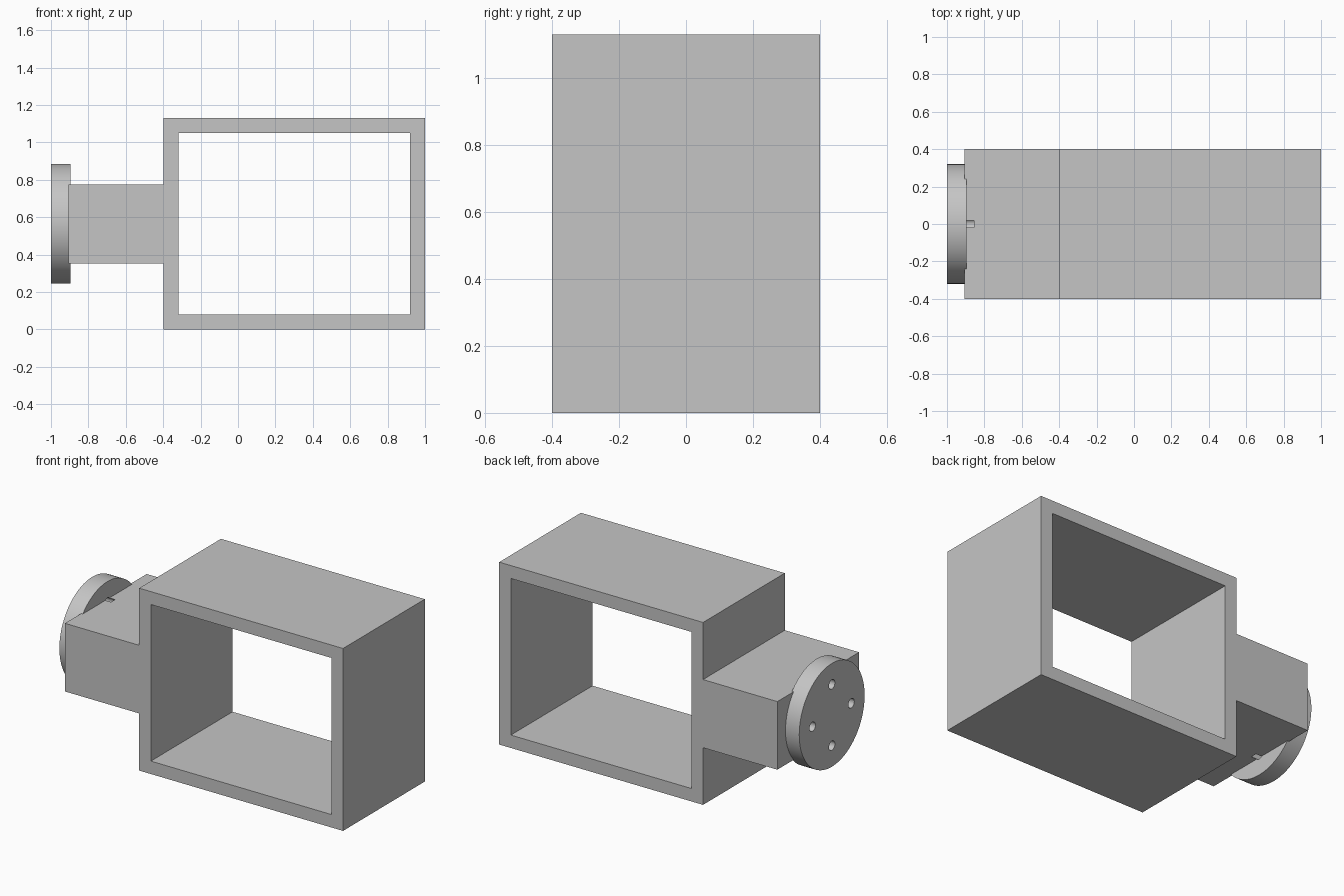
import bpy
import math
from mathutils import Vector

if "Cube" in bpy.data.objects:
    bpy.data.objects.remove(bpy.data.objects["Cube"], do_unlink=True)

GREY = (0.56, 0.56, 0.56, 1)
grey = bpy.data.materials.new("plain grey")
grey.use_nodes = True
grey.diffuse_color = GREY
grey.node_tree.nodes["Principled BSDF"].inputs["Base Color"].default_value = GREY


def finish(name):
    ob = bpy.context.object
    ob.name = ob.data.name = name
    ob.data.materials.append(grey)
    bpy.ops.object.transform_apply(location=True, rotation=True, scale=True)
    return ob


def box(name, low, high):
    low, high = Vector(low), Vector(high)
    bpy.ops.mesh.primitive_cube_add(size=1, location=(low + high) / 2)
    bpy.context.object.scale = high - low
    return finish(name)


def rod(name, x0, x1, y, z, radius, sides):
    """Cylinder lying along x."""
    bpy.ops.mesh.primitive_cylinder_add(
        vertices=sides, radius=radius, depth=x1 - x0,
        location=((x0 + x1) / 2, y, z), rotation=(0, math.pi / 2, 0))
    return finish(name)


def cut(ob, cutters):
    bpy.context.view_layer.objects.active = ob
    for cutter in cutters:
        mod = ob.modifiers.new("cut", "BOOLEAN")
        mod.operation, mod.solver, mod.object = "DIFFERENCE", "EXACT", cutter
        bpy.ops.object.modifier_apply(modifier=mod.name)


HALF_DEPTH, HEIGHT, WALL = 0.4, 1.13, 0.08
LEFT, RIGHT = -0.397, 1.0
MID = HEIGHT / 2

# Open rectangular frame
frame = box("frame", (LEFT, -HALF_DEPTH, 0), (RIGHT, HALF_DEPTH, HEIGHT))
opening = box("opening_cutter", (LEFT + WALL, -1, WALL),
              (RIGHT - WALL, 1, HEIGHT - WALL))
cut(frame, [opening])

# Solid arm and round mounting disc
arm = box("arm", (-0.906, -HALF_DEPTH, MID - 0.211), (LEFT, HALF_DEPTH, MID + 0.211))
disc = rod("mounting_disc", -1, -0.895, 0, MID, 0.32, 96)

# Four bolt holes through the disc into the arm
holes = []
for i in range(4):
    a = i * math.pi / 2
    holes.append(rod("bolt_hole_cutter", -1.1, -0.856,
                     0.19 * math.cos(a), MID + 0.19 * math.sin(a), 0.029, 32))
cut(arm, holes)
cut(disc, holes)

for helper in holes + [opening]:
    bpy.data.objects.remove(helper, do_unlink=True)

# Smooth the round surfaces, keep the edges crisp
bpy.ops.object.select_all(action="DESELECT")
for ob in (arm, disc):
    ob.select_set(True)
bpy.context.view_layer.objects.active = disc
bpy.ops.object.shade_smooth_by_angle(angle=math.radians(30))
